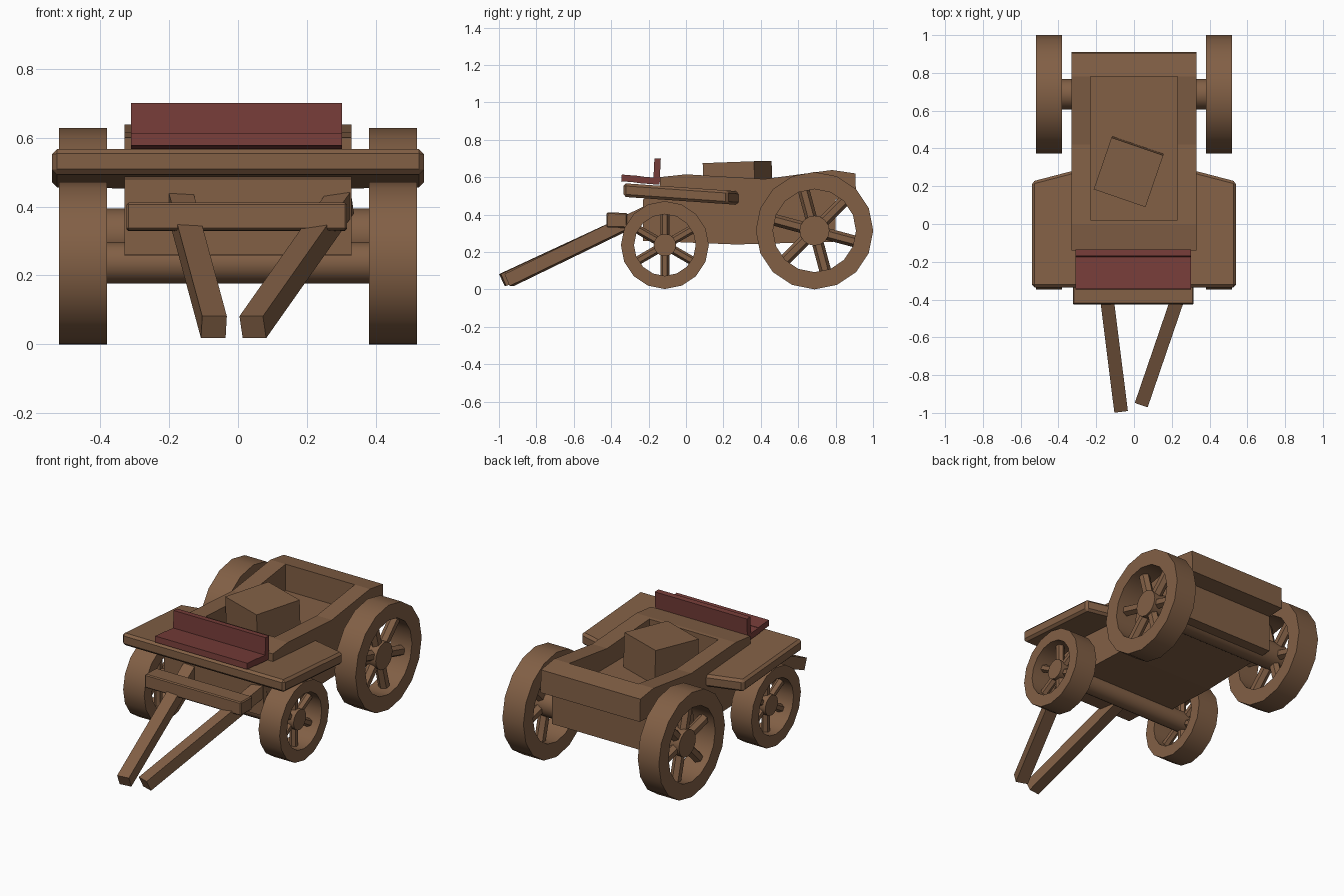
import bpy, bmesh, math
from mathutils import Vector, Matrix

if "Cube" in bpy.data.objects:
    bpy.data.objects.remove(bpy.data.objects["Cube"])


def material(name, rgb):
    m = bpy.data.materials.new(name)
    m.diffuse_color = (*rgb, 1)
    m.use_nodes = True
    m.node_tree.nodes["Principled BSDF"].inputs["Base Color"].default_value = m.diffuse_color
    return m


WOOD = material("brown wood", (0.223, 0.116, 0.060))
RED = material("dark red seat", (0.180, 0.046, 0.040))


def finish(name, bm, mat=WOOD, bevel=0, smooth=False):
    bmesh.ops.recalc_face_normals(bm, faces=bm.faces)
    me = bpy.data.meshes.new(name)
    bm.to_mesh(me)
    bm.free()
    me.materials.append(mat)
    ob = bpy.data.objects.new(name, me)
    bpy.context.collection.objects.link(ob)
    if bevel:
        b = ob.modifiers.new("bevel", "BEVEL")
        b.width, b.segments = bevel, 1
    if smooth:
        bpy.ops.object.select_all(action="DESELECT")
        bpy.context.view_layer.objects.active = ob
        ob.select_set(True)
        bpy.ops.object.shade_smooth_by_angle(angle=math.radians(32))
    return ob


def add_box(bm, size, mat4):
    bmesh.ops.create_cube(bm, size=1, matrix=mat4 @ Matrix.Diagonal((*size, 1)))


def box(name, center, size, rot=(0, 0, 0), mat=WOOD, bevel=0):
    bm = bmesh.new()
    r = Matrix.Rotation(rot[2], 4, "Z") @ Matrix.Rotation(rot[0], 4, "X")
    add_box(bm, size, Matrix.Translation(center) @ r)
    return finish(name, bm, mat, bevel)


def prism(name, pts, offset, bevel=0):
    """Extrude a closed outline of 3D points by an offset."""
    bm = bmesh.new()
    f = bm.faces.new([bm.verts.new(p) for p in pts])
    g = bmesh.ops.extrude_face_region(bm, geom=[f])["geom"]
    bmesh.ops.translate(bm, vec=offset, verts=[v for v in g if isinstance(v, bmesh.types.BMVert)])
    return finish(name, bm, WOOD, bevel)


# wagon body: side profile (y, z), hollowed from above
profile = [(-0.23, 0.26), (0.27, 0.24), (0.80, 0.255), (0.80, 0.48), (0.91, 0.485),
           (0.905, 0.62), (0.78, 0.638), (0.42, 0.59), (0.0, 0.615), (-0.14, 0.60),
           (-0.14, 0.53), (-0.23, 0.48)]
body = prism("wagon_body", [(-0.33, y, z) for y, z in profile], (0.66, 0, 0))
cutter = box("bed_cutter", (0, 0.40, 0.68), (0.46, 0.76, 0.40))
cutter.hide_render = True
mod = body.modifiers.new("bed", "BOOLEAN")
mod.object, mod.operation, mod.solver = cutter, "DIFFERENCE", "EXACT"
bpy.context.view_layer.objects.active = body
body.select_set(True)
bpy.ops.object.modifier_apply(modifier="bed")
bpy.data.objects.remove(cutter)

# wide front boards, sloping slightly down to the back: wings plus driver's deck
def slope(y):
    return 0.495 - (y + 0.34) * 0.07

for s, side in ((1, "right"), (-1, "left")):
    wing = [(0.54, -0.335), (0.54, 0.225), (0.32, 0.28), (0.22, 0.0), (0.22, -0.10)]
    wing = [(0.54, -0.335), (0.54, 0.225), (0.31, 0.285), (0.31, -0.335)]
    prism(side + "_wing_board", [(s * x, y, slope(y)) for x, y in wing], (0, 0, 0.073), 0.014)
deck = [(-0.525, -0.335), (0.525, -0.335), (0.525, -0.02), (-0.525, -0.02)]
prism("driver_deck", [(x, y, slope(y)) for x, y in deck], (0, 0, 0.073), 0.014)

# seat: two planks and a back
box("seat_front_plank", (-0.004, -0.295, 0.592), (0.612, 0.10, 0.036), (-0.08, 0, 0), RED)
box("seat_rear_plank", (-0.004, -0.20, 0.582), (0.612, 0.12, 0.036), (-0.08, 0, 0), RED)
box("seat_back", (-0.004, -0.155, 0.635), (0.612, 0.034, 0.13), (-0.05, 0, 0), RED)

# crate lying in the bed
box("crate", (-0.028, 0.277, 0.575), (0.29, 0.29, 0.21), (0.035, 0, math.radians(-19)))

# crossbar and the two pulling shafts
box("crossbar", (-0.004, -0.37, 0.37), (0.64, 0.11, 0.08), (-0.03, 0, 0), bevel=0.006)
for name, a, b in (("left_shaft", (-0.07, -0.98, 0.05), (-0.168, -0.20, 0.412)),
                   ("right_shaft", (0.043, -0.945, 0.05), (0.298, -0.20, 0.412))):
    a, b = Vector(a), Vector(b)
    d = (b - a).normalized()
    side = d.cross(Vector((0, 0, 1))).normalized()
    up = side.cross(d)
    m = Matrix((side, d, up)).transposed().to_4x4()
    m.translation = (a + b) / 2
    bm = bmesh.new()
    add_box(bm, (0.072, (b - a).length, 0.07), m)
    finish(name, bm)


def wheel(name, s, y, z, r_out, r_in, hub, phase):
    # rim: four rings joined into a square-section hoop
    n, bm = 16, bmesh.new()
    rings = []
    for x, r in ((0.38, r_out), (0.52, r_out), (0.52, r_in), (0.38, r_in)):
        rings.append([bm.verts.new((s * x, y + r * math.cos(2 * math.pi * i / n),
                                    z + r * math.sin(2 * math.pi * i / n))) for i in range(n)])
    for k in range(4):
        p, q = rings[k], rings[(k + 1) % 4]
        for i in range(n):
            j = (i + 1) % n
            bm.faces.new((p[i], p[j], q[j], q[i]))
    finish(name + "_rim", bm, smooth=True)
    # six hexagonal spokes
    bm = bmesh.new()
    length = r_in + 0.015
    for k in range(6):
        m = (Matrix.Translation((s * 0.45, y, z))
             @ Matrix.Rotation(math.radians(phase + 60 * k), 4, "X")
             @ Matrix.Translation((0, 0, length / 2)))
        bmesh.ops.create_cone(bm, cap_ends=True, segments=6, radius1=0.1 * r_out,
                              radius2=0.1 * r_out, depth=length, matrix=m)
    finish(name + "_spokes", bm)


def axle(name, y, z, r):
    bm = bmesh.new()
    bmesh.ops.create_cone(bm, cap_ends=True, segments=16, radius1=r, radius2=r, depth=0.98,
                          matrix=Matrix.Translation((0, y, z)) @ Matrix.Rotation(math.pi / 2, 4, "Y"))
    finish(name, bm, smooth=True)


# wheels and axles
for end, y, z, ro, ri, hub, ph in (("front", -0.113, 0.237, 0.235, 0.165, 0.06, 0),
                                   ("rear", 0.687, 0.314, 0.314, 0.222, 0.08, 15)):
    axle(end + "_axle", y, z, hub)
    for s, side in ((1, "right"), (-1, "left")):
        wheel(f"{end}_{side}_wheel", s, y, z, ro, ri, hub, ph)
